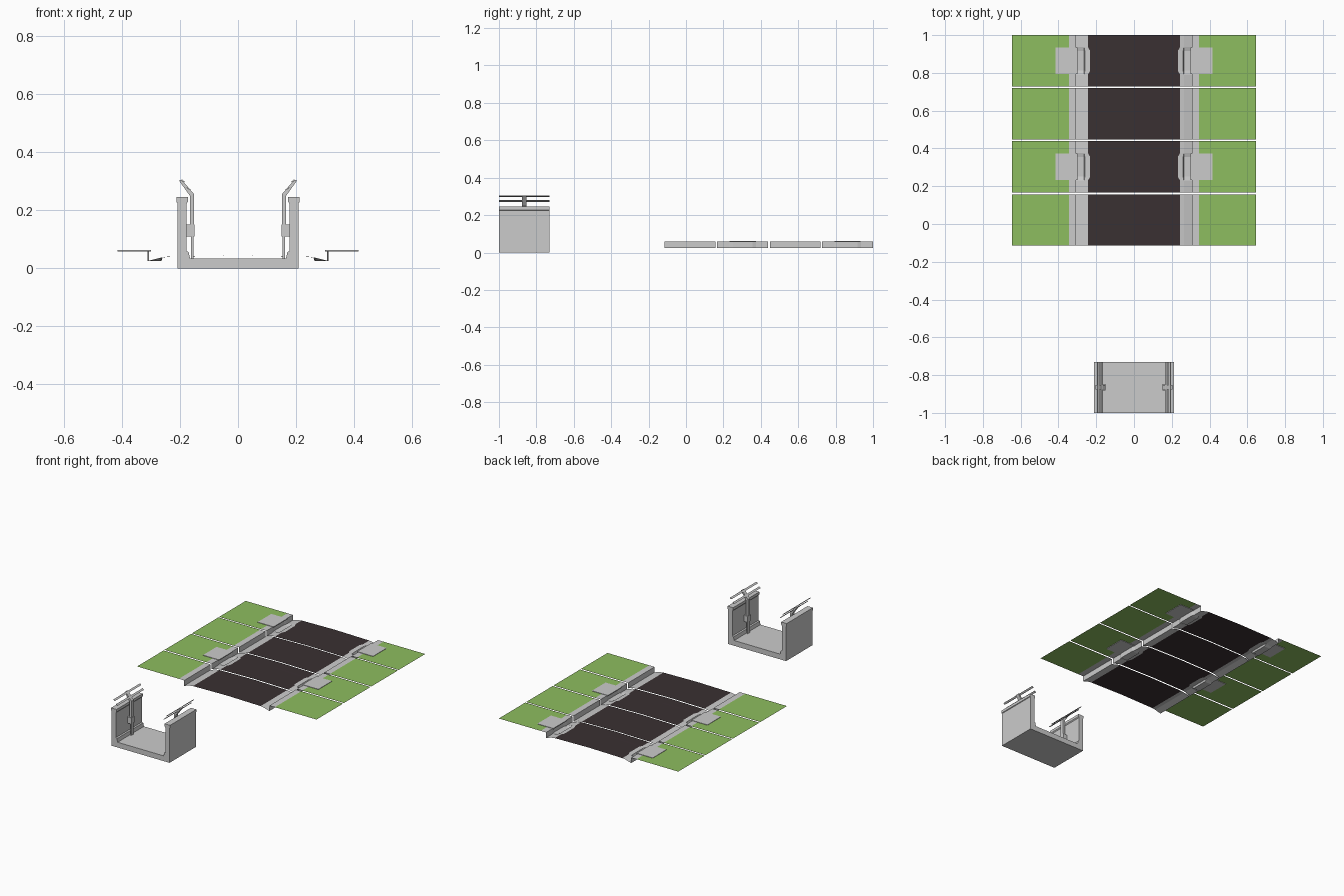
import bpy, bmesh

if "Cube" in bpy.data.objects:
    bpy.data.objects.remove(bpy.data.objects["Cube"])

def material(name, rgb):
    m = bpy.data.materials.new(name)
    m.diffuse_color = (*rgb, 1)
    m.use_nodes = True
    m.node_tree.nodes["Principled BSDF"].inputs["Base Color"].default_value = m.diffuse_color
    return m

GRASS = material("grass_green", (0.27, 0.51, 0.115))
ASPHALT = material("asphalt_dark", (0.042, 0.030, 0.032))

def make(name, bm, mat=None, mirror=True):
    me = bpy.data.meshes.new(name)
    bm.to_mesh(me)
    bm.free()
    ob = bpy.data.objects.new(name, me)
    bpy.context.collection.objects.link(ob)
    if mat:
        me.materials.append(mat)
    if mirror:
        mod = ob.modifiers.new("Mirror", 'MIRROR')
        mod.use_axis[0] = True
    return ob

def loft(name, sections, mat=None):
    """Open sheet through (y, [(x, z), ...]) sections, mirrored over x."""
    bm = bmesh.new()
    rows = [[bm.verts.new((x, y, z)) for x, z in prof] for y, prof in sections]
    for a, b in zip(rows, rows[1:]):
        for i in range(len(a) - 1):
            bm.faces.new((a[i], a[i + 1], b[i + 1], b[i]))
    bmesh.ops.recalc_face_normals(bm, faces=bm.faces)
    if sum(f.normal.z for f in bm.faces) < 0:
        bmesh.ops.reverse_faces(bm, faces=bm.faces)
    return make(name, bm, mat)

def prism(name, prof, y0, y1, mirror=True):
    """Closed x/z profile extruded along y."""
    bm = bmesh.new()
    f = bm.faces.new([bm.verts.new((x, y0, z)) for x, z in prof])
    ext = bmesh.ops.extrude_face_region(bm, geom=[f])["geom"]
    verts = [v for v in ext if isinstance(v, bmesh.types.BMVert)]
    bmesh.ops.translate(bm, verts=verts, vec=(0, y1 - y0, 0))
    bmesh.ops.recalc_face_normals(bm, faces=bm.faces)
    return make(name, bm, mirror=mirror)

def box(name, x0, x1, y0, y1, z0, z1):
    return prism(name, [(x0, z0), (x1, z0), (x1, z1), (x0, z1)], y0, y1)

# Gutter and kerb sections: plain, and lowered at a drain inlet
PLAIN = [(0.243, 0.040), (0.264, 0.037), (0.266, 0.0365), (0.306, 0.025), (0.306, 0.060), (0.345, 0.060)]
DROP = [(0.232, 0.040), (0.260, 0.037), (0.264, 0.025), (0.312, 0.025), (0.312, 0.060), (0.345, 0.060)]

def road_tile(n, y0, inlet):
    y1, c = y0 + 0.272, y0 + 0.136
    secs = [(y0, PLAIN), (y1, PLAIN)]
    if inlet:
        secs[1:1] = [(c - 0.072, PLAIN), (c - 0.052, DROP), (c + 0.052, DROP), (c + 0.072, PLAIN)]
        # Drain cover slab and its opening lip
        box(f"drain_slab_{n}", 0.300, 0.415, c - 0.07, c + 0.07, 0.057, 0.0625)
    loft(f"kerb_gutter_{n}", secs)
    # Crowned road surface meets the gutter edge
    loft(f"road_{n}", [(y, [(0, 0.044), p[0]]) for y, p in secs], ASPHALT)
    loft(f"grass_{n}", [(y, [(0.345, 0.060), (0.645, 0.060)]) for y in (y0, y1)], GRASS)

for n, y0 in enumerate((-0.115, 0.167, 0.448, 0.728)):
    road_tile(n + 1, y0, n % 2 == 1)

# U-shaped trough with thickened wall tops and filleted corners
half = [(0.208, 0), (0.208, 0.225), (0.212, 0.228), (0.212, 0.245), (0.173, 0.245),
        (0.173, 0.228), (0.178, 0.222), (0.178, 0.060), (0.170, 0.056), (0.165, 0.034)]
prism("trough", half + [(-x, z) for x, z in reversed(half)], -1, -0.73, mirror=False)

# Fence posts with outward-leaning arms
Y = -0.864
prism("fence_post", [(0.153, 0.034), (0.161, 0.034), (0.161, 0.150), (0.166, 0.150),
                     (0.166, 0.250), (0.203, 0.302), (0.194, 0.305), (0.152, 0.256),
                     (0.152, 0.11), (0.153, 0.11)], Y - 0.012, Y + 0.012)
# Bracket fixing each post to the wall
box("post_bracket", 0.150, 0.179, Y - 0.017, Y + 0.017, 0.110, 0.150)

# Slanted rails along the arms
for i, (x, z) in enumerate(((0.171, 0.276), (0.190, 0.302))):
    prism(f"rail_{i + 1}", [(x - 0.007, z - 0.004), (x - 0.003, z - 0.006),
                            (x + 0.007, z + 0.001), (x + 0.003, z + 0.004)], -1, -0.73)
